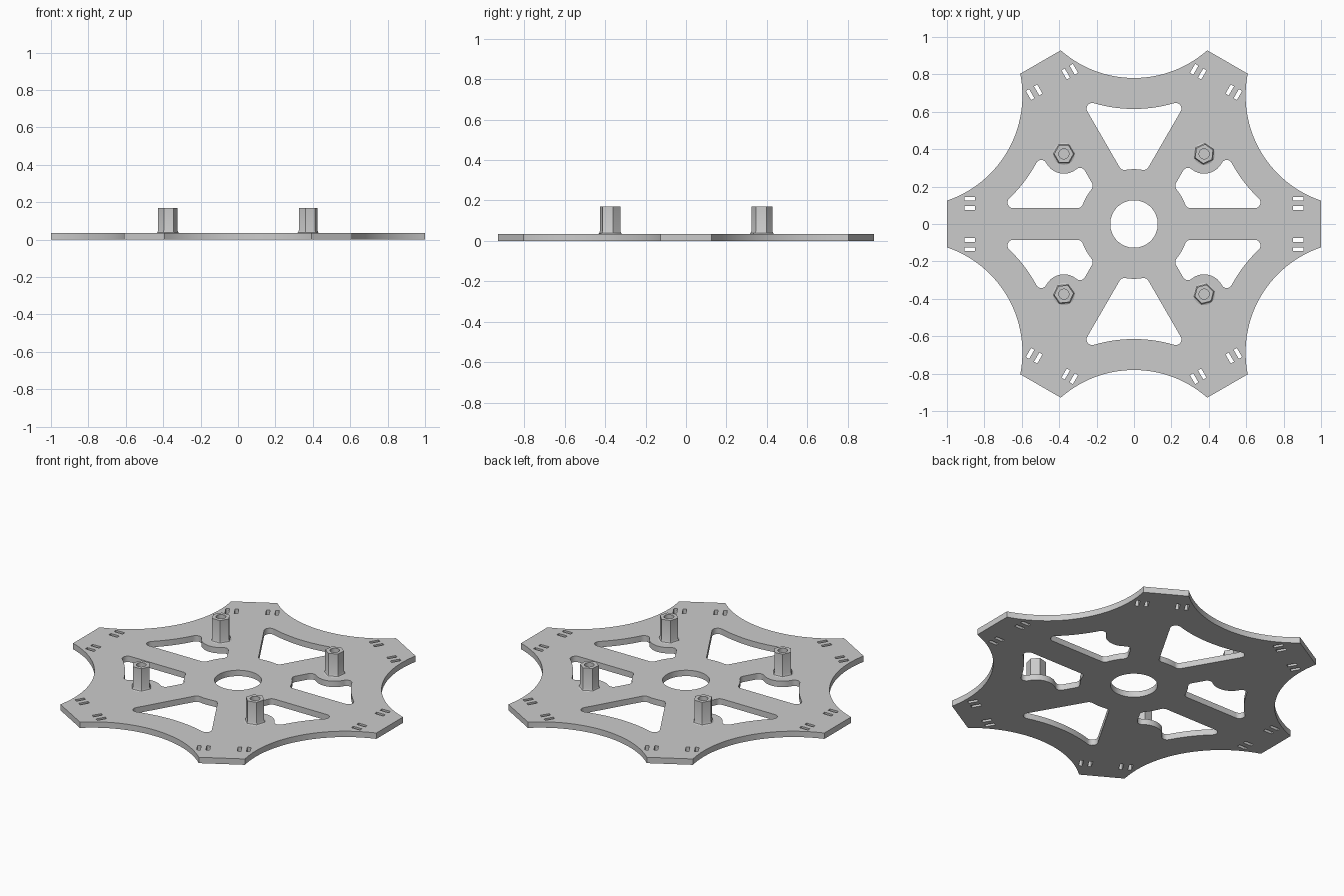
import bpy, bmesh, math
from mathutils import Vector, Matrix

cube = bpy.data.objects.get("Cube")
if cube:
    bpy.data.objects.remove(cube)

THICK = 0.035        # plate thickness
HEIGHT = 0.17        # top of the standoffs
POST = 0.375         # standoff offset in x and y
FILLET = 0.03        # corner radius of the cutouts
RIB = 0.085          # half width of each spoke

grey = bpy.data.materials.new("plain grey")
grey.use_nodes = True
grey.diffuse_color = (0.6, 0.6, 0.6, 1)
grey.node_tree.nodes["Principled BSDF"].inputs["Base Color"].default_value = grey.diffuse_color


def polar(r, deg):
    a = math.radians(deg)
    return Vector((r * math.cos(a), r * math.sin(a)))


def turn(points, deg):
    m = Matrix.Rotation(math.radians(deg), 2)
    return [m @ p for p in points]


def arc(c, p, q, n=10):
    """Points on the shorter arc about c from p to q."""
    u = p - c
    a = math.atan2(u.x, u.y) - math.atan2((q - c).x, (q - c).y)
    a = (a + math.pi) % (2 * math.pi) - math.pi
    return [c + Matrix.Rotation(a * i / n, 2) @ u for i in range(n + 1)]


def clearance(edge, p):
    """Distance from a cutout edge and its inward direction."""
    kind, v, size = edge
    if kind == "line":
        return v.dot(p) - size, v
    return (p - v).length - size, (p - v).normalized()


def fillet_centre(e1, e2, guess):
    p = Vector(guess)
    for _ in range(30):
        d1, n1 = clearance(e1, p)
        d2, n2 = clearance(e2, p)
        p = p + Matrix((n1, n2)).inverted() @ Vector((FILLET - d1, FILLET - d2))
    return p


def cutout(edges, guesses):
    """Closed outline of straight and curved edges with rounded corners."""
    feet = []
    for i, g in enumerate(guesses):
        e1, e2 = edges[i], edges[(i + 1) % len(edges)]
        c = fillet_centre(e1, e2, g)
        feet.append((c, c - FILLET * clearance(e1, c)[1], c - FILLET * clearance(e2, c)[1]))
    path = []
    for i, (c, start, end) in enumerate(feet):
        path += arc(c, start, end, 8)
        kind, centre, _ = edges[(i + 1) % len(edges)]
        if kind == "circle":
            path += arc(centre, end, feet[(i + 1) % len(feet)][1], 16)[1:-1]
    return path


# Plate outline: six flat arm tips joined by concave arcs
scoop = polar(1.373, 30)
outline = []
tip_a, tip_b = Vector((1, 0.125)), turn([Vector((1, -0.125))], 60)[0]
for k in range(6):
    outline += turn(arc(scoop, tip_a, tip_b, 28), 60 * k)
loops = [outline, [polar(0.127, 6 * i) for i in range(60)]]

# Cutouts between spokes: two plain, four notched around the standoffs
low = ("line", Vector((0, 1)), RIB)
high = ("line", polar(1, -30), RIB)
outer = ("circle", scoop, 0.758)
inner = ("circle", Vector((0, 0)), 0.293)
boss = ("circle", Vector((POST, POST)), 0.106)
plain = cutout([low, outer, high, inner],
               [(0.65, 0.12), (0.42, 0.5), (0.25, 0.2), (0.3, 0.12)])
notched = cutout([low, outer, boss, high, inner],
                 [(0.65, 0.12), (0.5, 0.3), (0.28, 0.28), (0.25, 0.2), (0.3, 0.12)])
loops += [turn(plain, 60), turn(plain, 240)]
loops += [[Vector((p.x * sx, p.y * sy)) for p in notched] for sx in (1, -1) for sy in (1, -1)]

# Strap slots: four at each arm tip
for k in range(6):
    for y in (-0.135, -0.085, 0.085, 0.135):
        slot = [Vector((0.877 + sx * 0.028, y + sy * 0.01))
                for sx, sy in ((-1, -1), (1, -1), (1, 1), (-1, 1))]
        loops.append(turn(slot, 60 * k))

# Filled and extruded plate
curve = bpy.data.curves.new("plate_profile", "CURVE")
curve.dimensions = "2D"
curve.fill_mode = "BOTH"
curve.extrude = THICK / 2
for loop in loops:
    spline = curve.splines.new("POLY")
    spline.points.add(len(loop) - 1)
    for pt, p in zip(spline.points, loop):
        pt.co = (p.x, p.y, 0, 1)
    spline.use_cyclic_u = True
profile = bpy.data.objects.new("plate_profile", curve)
bpy.context.collection.objects.link(profile)
bpy.context.view_layer.update()
mesh = bpy.data.meshes.new_from_object(profile.evaluated_get(bpy.context.evaluated_depsgraph_get()))
bpy.data.objects.remove(profile)


def finish(name, bm, mesh):
    bmesh.ops.remove_doubles(bm, verts=bm.verts, dist=0.00001)
    bmesh.ops.recalc_face_normals(bm, faces=bm.faces)
    bm.to_mesh(mesh)
    bm.free()
    mesh.materials.clear()
    mesh.materials.append(grey)
    ob = bpy.data.objects.new(name, mesh)
    bpy.context.collection.objects.link(ob)
    bpy.ops.object.select_all(action="DESELECT")
    ob.select_set(True)
    bpy.context.view_layer.objects.active = ob
    bpy.ops.object.shade_smooth_by_angle(angle=math.radians(30))
    return ob


bm = bmesh.new()
bm.from_mesh(mesh)
bmesh.ops.translate(bm, verts=bm.verts, vec=(0, 0, THICK / 2))
finish("frame_plate", bm, mesh)


# Hexagonal standoffs with a flared foot and a round bore
def standoff(name, x, y, spin):
    bm = bmesh.new()
    flat, bore = 0.045, 0.027
    rings = [(0.059, THICK, False), (0.049, 0.038, True), (flat, 0.048, True),
             (flat, HEIGHT, True), (bore, HEIGHT, False), (bore, 0.06, False)]
    previous = None
    for r, z, hexed in rings:
        ring = []
        for i in range(24):
            a = 15 * i
            reach = r / math.cos(math.radians(a % 60 - 30)) if hexed else r
            ring.append(bm.verts.new((*polar(reach, a + spin), z)))
        if previous:
            for i in range(24):
                j = (i + 1) % 24
                bm.faces.new((previous[i], previous[j], ring[j], ring[i]))
        else:
            bm.faces.new(ring)
        previous = ring
    bm.faces.new(previous)
    ob = finish(name, bm, bpy.data.meshes.new(name))
    ob.location = (x, y, 0)


standoff("front_right_standoff", -POST, -POST, 5)
standoff("front_left_standoff", POST, -POST, 15)
standoff("back_right_standoff", -POST, POST, 0)
standoff("back_left_standoff", POST, POST, 25)
